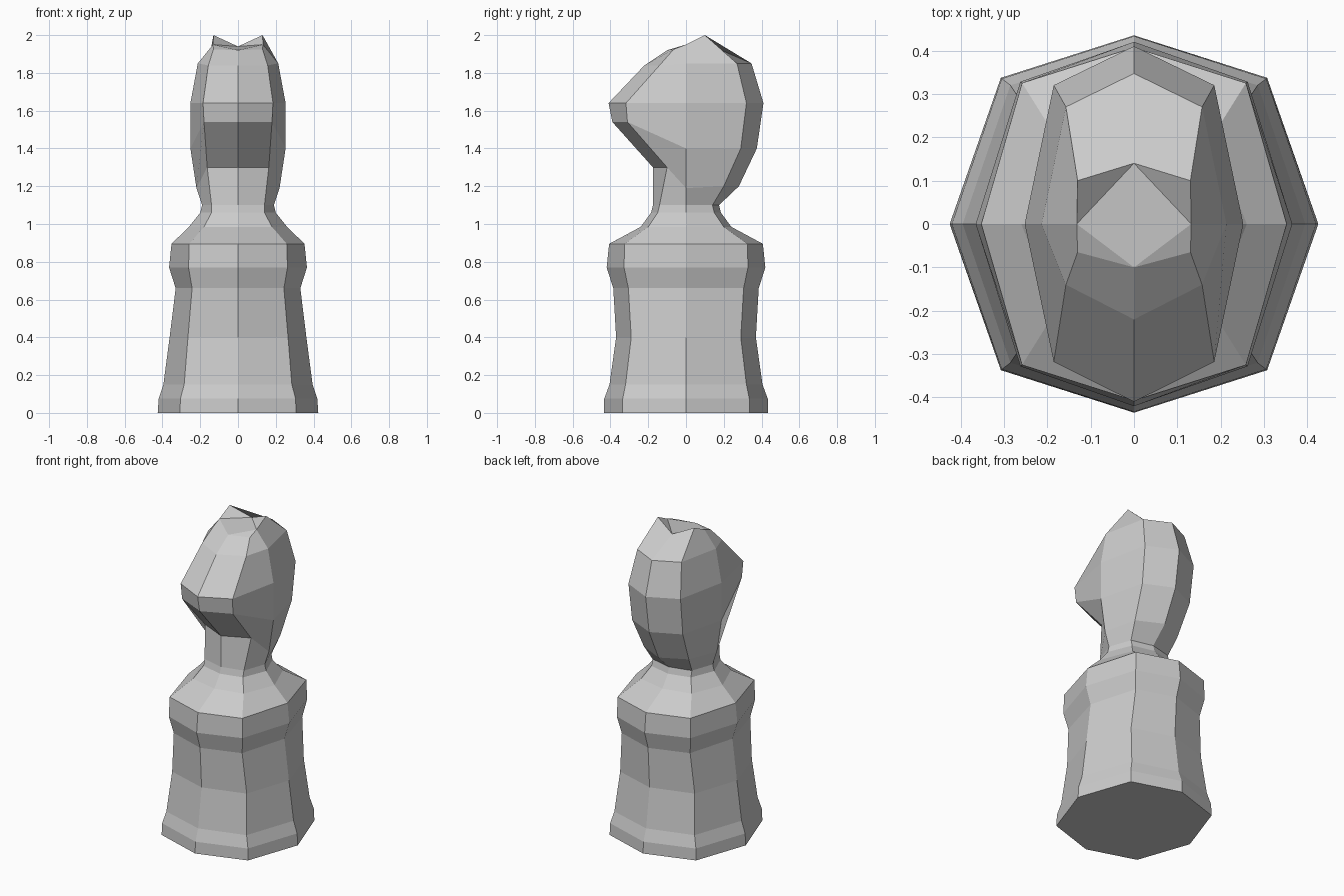
import bpy, bmesh

# Body rings, front/back symmetric: z, side x, diagonal x, diagonal y, front y
BODY = [
    (0.00, 0.425, 0.307, 0.337, 0.435),
    (0.075, 0.42, 0.305, 0.335, 0.433),
    (0.15, 0.395, 0.285, 0.32, 0.405),
    (0.40, 0.362, 0.265, 0.29, 0.37),
    (0.66, 0.33, 0.243, 0.305, 0.385),
    (0.77, 0.365, 0.262, 0.328, 0.42),
    (0.895, 0.352, 0.258, 0.325, 0.407),
    (0.985, 0.26, 0.18, 0.20, 0.24),
    (1.06, 0.20, 0.14, 0.15, 0.185),
    (1.10, 0.19, 0.14, 0.14, 0.175),
]

# Head half rings, front to back: (x, y, z) for centre, cheek, side, nape, centre
HEAD = [
    [(0, -.175, 1.30), (.163, -.10, 1.30), (.22, 0, 1.19), (.16, .20, 1.20), (0, .28, 1.20)],
    [(0, -.39, 1.54), (.18, -.31, 1.54), (.252, 0, 1.40), (.18, .29, 1.40), (0, .375, 1.40)],
    [(0, -.41, 1.64), (.185, -.318, 1.64), (.252, 0, 1.64), (.185, .32, 1.64), (0, .41, 1.64)],
    [(0, -.22, 1.84), (.157, -.14, 1.84), (.213, 0, 1.85), (.157, .27, 1.85), (0, .347, 1.85)],
    [(0, -.10, 1.92), (.13, -.065, 1.925), (.132, 0, 1.95), (.13, .10, 2.00), (0, .14, 1.94)],
]


def full_ring(half):
    return half + [(-x, y, z) for x, y, z in reversed(half[1:-1])]


rings = [full_ring([(0, -fy, z), (dx, -dy, z), (sx, 0, z), (dx, dy, z), (0, fy, z)])
         for z, sx, dx, dy, fy in BODY]
rings += [full_ring(h) for h in HEAD]

# Loft the rings into one flat-shaded piece
bm = bmesh.new()
loops = [[bm.verts.new(p) for p in r] for r in rings]
for a, b in zip(loops, loops[1:]):
    for i in range(8):
        j = (i + 1) % 8
        bm.faces.new((a[i], a[j], b[j], b[i]))

# Underside, crown diamond and ear triangles
bm.faces.new(list(reversed(loops[0])))
top = loops[-1]
bm.faces.new([top[i] for i in (0, 2, 4, 6)])
for i in (0, 2, 4, 6):
    bm.faces.new((top[i], top[i + 1], top[(i + 2) % 8]))

bmesh.ops.recalc_face_normals(bm, faces=bm.faces)
mesh = bpy.data.meshes.new("horse_chess_piece")
bm.to_mesh(mesh)
bm.free()
bpy.context.collection.objects.link(bpy.data.objects.new("horse_chess_piece", mesh))
